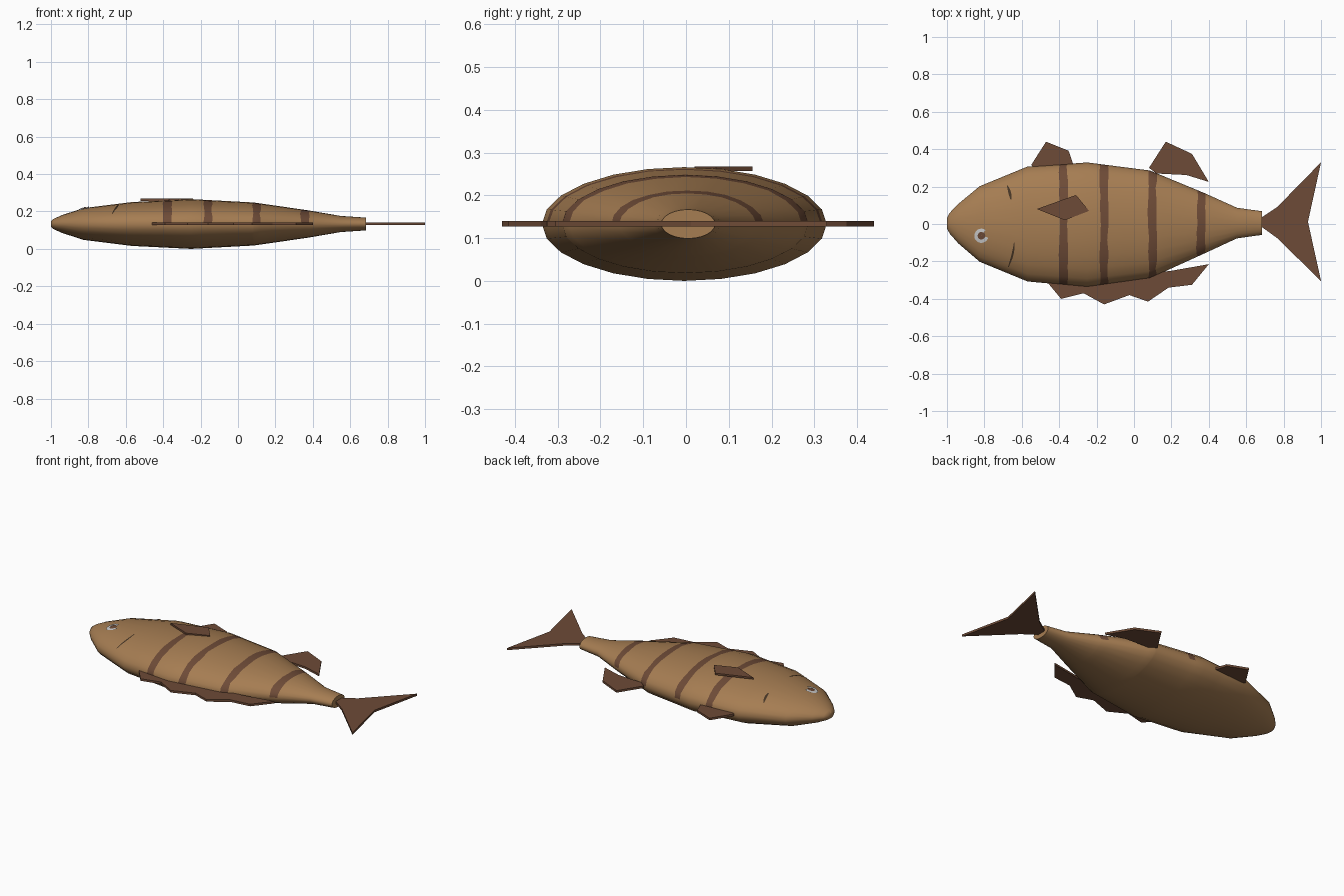
import bpy, bmesh, math, random

if "Cube" in bpy.data.objects:
    bpy.data.objects.remove(bpy.data.objects["Cube"])

random.seed(4)


def material(name, rgb):
    m = bpy.data.materials.new(name)
    m.diffuse_color = (*rgb, 1)
    m.use_nodes = True
    m.node_tree.nodes["Principled BSDF"].inputs["Base Color"].default_value = m.diffuse_color
    return m


TAN = material("tan skin", (0.38, 0.205, 0.085))
BROWN = material("brown fin", (0.155, 0.07, 0.038))
DARK = material("dark gill", (0.06, 0.035, 0.018))
GREY = material("pale grey eye", (0.6, 0.6, 0.6))

ZC, SEG = 0.133, 24
# body stations: x, centre y, half width, half height
STATIONS = [(-1.0, 0.005, 0.028, 0.016), (-0.985, 0.004, 0.056, 0.028),
            (-0.94, 0.002, 0.105, 0.048), (-0.825, 0.0, 0.202, 0.085),
            (-0.57, 0.0, 0.307, 0.117), (-0.25, -0.004, 0.333, 0.133),
            (0.085, -0.002, 0.288, 0.115), (0.375, 0.004, 0.162, 0.073),
            (0.55, 0.005, 0.082, 0.043), (0.685, 0.005, 0.063, 0.034)]
STRIPES = [-0.377, -0.16, 0.098, 0.358]


def section(x):
    for a, b in zip(STATIONS, STATIONS[1:]):
        if x <= b[0]:
            t = (x - a[0]) / (b[0] - a[0])
            return [p + (q - p) * t for p, q in zip(a[1:], b[1:])]
    return STATIONS[-1][1:]


def top_z(x, y):
    c, w, h = section(x)
    return ZC + h * math.sqrt(max(0, 1 - ((y - c) / w) ** 2))


def finish(name, bm, mats):
    bmesh.ops.recalc_face_normals(bm, faces=bm.faces)
    mesh = bpy.data.meshes.new(name)
    bm.to_mesh(mesh)
    bm.free()
    ob = bpy.data.objects.new(name, mesh)
    bpy.context.collection.objects.link(ob)
    for m in mats:
        mesh.materials.append(m)
    return ob


# body: lofted ellipses with a ragged pair of loops around every stripe
loops = [(s[0], False, 0) for s in STATIONS]
for s in STRIPES:
    loops += [(s - 0.021, True, 0.005), (s + 0.021, False, 0.005)]
loops.sort()
bm = bmesh.new()
rings = []
for x, _, jitter in loops:
    ring = []
    for i in range(SEG):
        a = 2 * math.pi * i / SEG
        px = x + random.uniform(-jitter, jitter)
        c, w, h = section(px)
        ring.append(bm.verts.new((px, c + w * math.cos(a), ZC + h * math.sin(a))))
    rings.append(ring)
in_stripe = False
for k in range(len(rings) - 1):
    x = (loops[k][0] + loops[k + 1][0]) / 2
    in_stripe = any(abs(x - s) < 0.022 for s in STRIPES)
    for i in range(SEG):
        j = (i + 1) % SEG
        f = bm.faces.new((rings[k][i], rings[k][j], rings[k + 1][j], rings[k + 1][i]))
        f.smooth = True
        # stripes only on the upper half
        f.material_index = int(in_stripe and i < SEG // 2)
bm.faces.new(rings[0])
bm.faces.new(rings[-1])
body = finish("body", bm, [TAN, BROWN])
bpy.context.view_layer.objects.active = body
body.select_set(True)
bpy.ops.object.shade_smooth_by_angle(angle=math.radians(50))


# fins: extruded flat outlines
def plate(name, outline, z0, z1):
    bm = bmesh.new()
    face = bm.faces.new([bm.verts.new((x, y, z0)) for x, y in outline])
    ext = bmesh.ops.extrude_face_region(bm, geom=[face])["geom"]
    for v in ext:
        if isinstance(v, bmesh.types.BMVert):
            v.co.z = z1
    return finish(name, bm, [BROWN])


plate("tail_fin", [(0.675, 0.03), (0.765, 0.09), (1.0, 0.33), (0.93, 0.012),
                   (1.0, -0.305), (0.765, -0.075), (0.675, -0.01)], 0.127, 0.14)
plate("front_side_fin", [(-0.55, 0.315), (-0.47, 0.44), (-0.35, 0.392),
                         (-0.325, 0.32), (-0.34, 0.28), (-0.5, 0.28)], 0.127, 0.14)
plate("rear_side_fin", [(0.08, 0.30), (0.17, 0.44), (0.31, 0.375), (0.40, 0.225),
                        (0.28, 0.262), (0.12, 0.27)], 0.127, 0.14)
plate("long_fin", [(-0.465, -0.31), (-0.39, -0.40), (-0.27, -0.37), (-0.16, -0.43),
                   (-0.025, -0.38), (0.075, -0.415), (0.185, -0.34), (0.31, -0.325),
                   (0.40, -0.215), (0.2, -0.25), (0.08, -0.265), (-0.2, -0.3)],
      0.127, 0.14)
plate("upper_fin", [(-0.52, 0.08), (-0.31, 0.155), (-0.24, 0.07), (-0.37, 0.02)],
      0.257, 0.268)


# markings: thin ribbons laid on the upper skin
def ribbon(name, left, right, mat, lift):
    bm = bmesh.new()
    rows = [[bm.verts.new((x, y, top_z(x, y) + lift)) for x, y in side]
            for side in (left, right)]
    for i in range(len(left) - 1):
        bm.faces.new((rows[0][i], rows[0][i + 1], rows[1][i + 1], rows[1][i]))
    ob = finish(name, bm, [mat])
    if sum(p.normal.z for p in ob.data.polygons) < 0:
        ob.data.flip_normals()


def gill(name, start, end, bend, width):
    left, right = [], []
    for i in range(9):
        t = i / 8
        x = start[0] + (end[0] - start[0]) * t + bend * math.sin(math.pi * t)
        y = start[1] + (end[1] - start[1]) * t
        w = width * (0.35 + 0.65 * math.sin(math.pi * t)) / 2
        left.append((x - w, y))
        right.append((x + w, y))
    ribbon(name, left, right, DARK, 0.003)


gill("gill_a", (-0.677, 0.205), (-0.658, 0.13), 0.003, 0.015)
gill("gill_b", (-0.64, -0.10), (-0.672, -0.23), 0.006, 0.011)


def arc(r, a0, a1, n=20):
    angles = [math.radians(a0 + (a1 - a0) * i / n) for i in range(n + 1)]
    return [(-0.816 + r * math.cos(a), -0.063 + r * math.sin(a)) for a in angles]


ribbon("eye_ring", arc(0.038, 55, 345), arc(0.02, 55, 345), GREY, 0.005)
ribbon("pupil", arc(0.021, 0, 360), arc(0.001, 0, 360), BROWN, 0.004)
